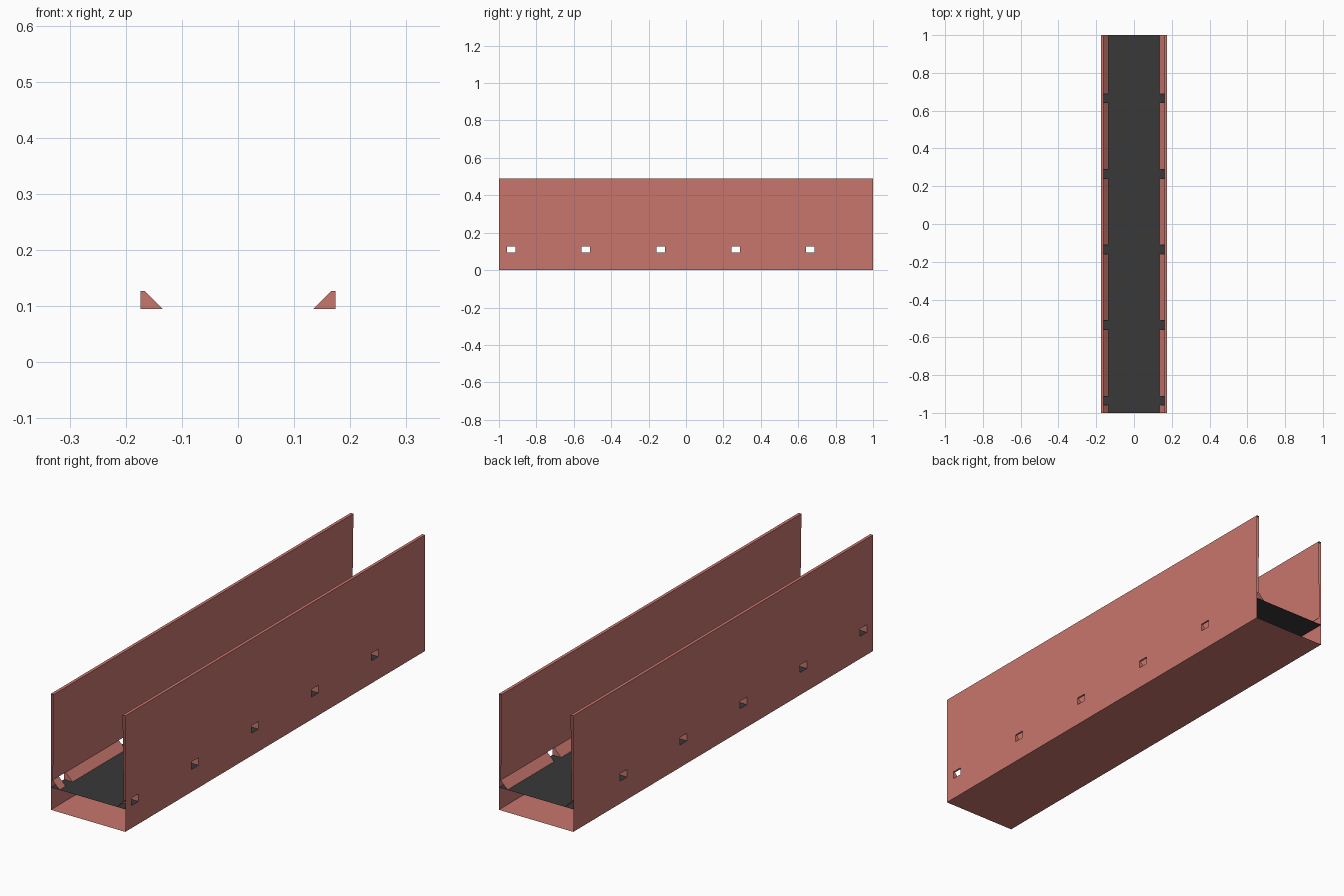
import bpy
import bmesh

if "Cube" in bpy.data.objects:
    bpy.data.objects.remove(bpy.data.objects["Cube"])


def material(name, color):
    m = bpy.data.materials.new(name)
    m.diffuse_color = color
    m.use_nodes = True
    m.node_tree.nodes["Principled BSDF"].inputs["Base Color"].default_value = m.diffuse_color
    return m


red = material("red_paint", (0.58, 0.18, 0.155, 1))
dark = material("dark_deck", (0.04, 0.04, 0.042, 1))

W = 0.174        # half width
FLOOR = 0.095    # deck height
HOLE = 0.127     # top of drain holes and wedges
TOP = 0.49       # wall height
HOLE_W = 0.046
hole_centres = [-0.935 + 0.4 * i for i in range(5)]


def finish(bm, name, mat):
    bmesh.ops.remove_doubles(bm, verts=bm.verts, dist=1e-5)
    mesh = bpy.data.meshes.new(name)
    bm.to_mesh(mesh)
    bm.free()
    mesh.materials.append(mat)
    obj = bpy.data.objects.new(name, mesh)
    bpy.context.collection.objects.link(obj)
    return obj


def plate(name, z, mat, up):
    bm = bmesh.new()
    pts = [(-W, -1, z), (W, -1, z), (W, 1, z), (-W, 1, z)]
    if not up:
        pts.reverse()
    bm.faces.new([bm.verts.new(p) for p in pts])
    return finish(bm, name, mat)


# Wall cross-section: outer face, rim, slightly leaning inner face, wedge
profile = [(W, 0), (W, FLOOR), (W, HOLE), (W, TOP),
           (0.161, TOP), (0.166, HOLE), (0.134, FLOOR)]
ALWAYS = [(0, 1), (2, 3), (3, 4), (4, 5)]
SOLID = ALWAYS + [(1, 2), (5, 6)]
GAP = ALWAYS + [(5, 2)]          # hole ceiling replaces outer skin and wedge

stations = [-1.0]
for c in hole_centres:
    stations += [c - HOLE_W / 2, c + HOLE_W / 2]
stations.append(1.0)


def wall(name, side):
    bm = bmesh.new()

    def face(pts):
        if side < 0:
            pts = pts[::-1]
        bm.faces.new([bm.verts.new(p) for p in pts])

    def at(i, y):
        return (side * profile[i][0], y, profile[i][1])

    for n, (y0, y1) in enumerate(zip(stations, stations[1:])):
        gap = n % 2 == 1
        for a, b in (GAP if gap else SOLID):
            face([at(a, y0), at(a, y1), at(b, y1), at(b, y0)])
        # Side cheeks of each drain hole
        if gap:
            face([at(i, y0) for i in (1, 6, 5, 2)][::-1])
            face([at(i, y1) for i in (1, 6, 5, 2)])
    return finish(bm, name, red)


wall("right_wall", 1)
wall("left_wall", -1)

# Dark deck and red underside
plate("deck", FLOOR, dark, True)
plate("underside", 0.0, red, False)
